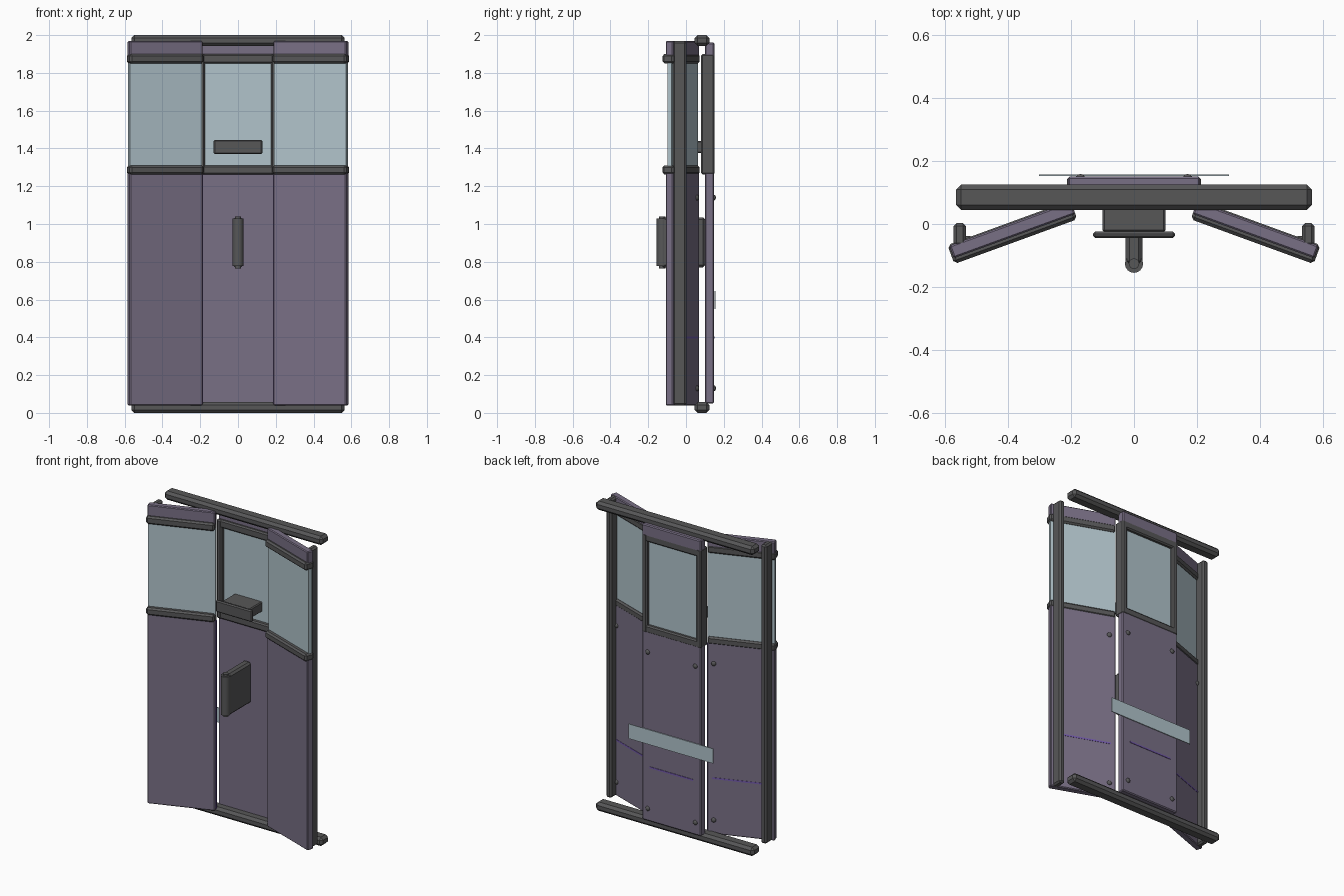
import bpy, bmesh, math
from mathutils import Vector

old = bpy.data.objects.get("Cube")
if old:
    bpy.data.objects.remove(old, do_unlink=True)


def material(name, rgb):
    m = bpy.data.materials.new(name)
    m.use_nodes = True
    col = (*rgb, 1.0)
    m.diffuse_color = col
    m.node_tree.nodes["Principled BSDF"].inputs["Base Color"].default_value = col
    return m


PURPLE = material("muted_purple", (0.19, 0.16, 0.235))
DARK = material("dark_grey", (0.095, 0.095, 0.097))
GLASS = material("pale_blue_glass", (0.44, 0.55, 0.60))
VIOLET = material("violet_trim", (0.17, 0.10, 0.40))

ANGLE = math.radians(20)


def straight(p):
    return p


def wing(side):
    """Map panel space (along, depth, height) to one angled side wing."""
    c, s = math.cos(ANGLE), math.sin(ANGLE)

    def place(p):
        return Vector((side * (0.18 + p.x * c + p.y * s), 0.015 - p.x * s + p.y * c, p.z))
    return place


def finish(name, bm, mat, place):
    for v in bm.verts:
        v.co = place(v.co.copy())
    bmesh.ops.recalc_face_normals(bm, faces=bm.faces)
    mesh = bpy.data.meshes.new(name)
    bm.to_mesh(mesh)
    bm.free()
    mesh.materials.append(mat)
    obj = bpy.data.objects.new(name, mesh)
    bpy.context.collection.objects.link(obj)
    return obj


def box(name, xs, ys, zs, mat, bevel=0.0, place=straight):
    bm = bmesh.new()
    bmesh.ops.create_cube(bm, size=1)
    for v in bm.verts:
        v.co = Vector([(r[0] + r[1]) / 2 + c * (r[1] - r[0]) for c, r in zip(v.co, (xs, ys, zs))])
    if bevel:
        bmesh.ops.bevel(bm, geom=bm.edges[:], offset=bevel, segments=1, affect='EDGES')
    return finish(name, bm, mat, place)


def bolt(name, at, place=straight):
    bm = bmesh.new()
    bmesh.ops.create_uvsphere(bm, u_segments=12, v_segments=8, radius=0.015)
    for v in bm.verts:
        v.co.y *= 0.7
        v.co += Vector(at)
    obj = finish(name, bm, DARK, place)
    for p in obj.data.polygons:
        p.use_smooth = True


BANDS = {"lower": (1.262, 1.31), "upper": (1.85, 1.9)}
BOLT_HEIGHTS = (0.13, 1.14)

# Floor and ceiling rails
for name, zs in (("bottom_rail", (0, 0.057)), ("top_rail", (1.943, 2))):
    box(name, (-0.565, 0.565), (0.045, 0.125), zs, DARK, 0.016)

# Centre door leaf
box("centre_lower_panel", (-0.21, 0.21), (0.1, 0.148), (0.05, 1.275), PURPLE, 0.006)
box("centre_upper_panel", (-0.21, 0.21), (0.1, 0.15), (1.885, 1.96), PURPLE, 0.006)
box("centre_window", (-0.19, 0.19), (0.108, 0.128), (1.28, 1.88), GLASS)
for label, zs in BANDS.items():
    box("centre_frame_" + label, (-0.21, 0.21), (0.082, 0.15), zs, DARK, 0.008)
for label, side in (("left", 1), ("right", -1)):
    xs = sorted((side * 0.175, side * 0.212))
    box("centre_frame_" + label, xs, (0.08, 0.151), (1.262, 1.9), DARK, 0.008)
    for i, z in enumerate(BOLT_HEIGHTS):
        bolt(f"centre_bolt_{label}_{i}", (side * 0.17, 0.148, z))

# Back trim of the centre leaf
box("centre_seam_line", (-0.155, 0.155), (0.145, 0.151), (0.395, 0.405), VIOLET)
box("back_strip", (-0.302, 0.302), (0.152, 0.157), (0.55, 0.645), GLASS)

# Angled side wings
for label, side in (("left", 1), ("right", -1)):
    place = wing(side)
    box(label + "_lower_panel", (0, 0.41), (0.018, 0.06), (0.04, 1.275), PURPLE, 0.005, place)
    box(label + "_upper_panel", (0, 0.41), (0.018, 0.06), (1.885, 1.968), PURPLE, 0.005, place)
    box(label + "_window", (0, 0.408), (0.028, 0.052), (1.28, 1.88), GLASS, 0, place)
    for band, zs in BANDS.items():
        box(f"{label}_{band}_band", (0, 0.415), (0, 0.064), zs, DARK, 0.01, place)
    box(label + "_inner_seam", (-0.004, 0.002), (0.03, 0.046), (0.05, 1.262), VIOLET, 0, place)
    box(label + "_seam_line", (0.03, 0.38), (0.056, 0.062), (0.395, 0.405), VIOLET, 0, place)
    for i, z in enumerate(BOLT_HEIGHTS):
        for j, u in enumerate((0.04, 0.35)):
            bolt(f"{label}_bolt_{i}_{j}", (u, 0.06, z), place)
    # Outer upright
    xs = sorted((side * 0.533, side * 0.573))
    box(label + "_post", xs, (-0.07, 0.003), (0.04, 1.968), DARK, 0.01)

# Small fixture below the centre window
box("fixture_body", (-0.1, 0.1), (-0.025, 0.11), (1.375, 1.44), DARK, 0.006)
box("fixture_plate", (-0.13, 0.13), (-0.045, -0.024), (1.37, 1.446), DARK, 0.007)

# Handle: flat body with a rounded upright grip
box("handle_body", (-0.027, 0.027), (-0.13, 0.102), (0.77, 1.035), DARK, 0.012)
bm = bmesh.new()
bmesh.ops.create_cone(bm, cap_ends=True, segments=16, radius1=0.029, radius2=0.029, depth=0.275)
rims = [e for e in bm.edges if abs(e.verts[0].co.z - e.verts[1].co.z) < 0.001]
bmesh.ops.bevel(bm, geom=rims, offset=0.012, segments=2, affect='EDGES')
for v in bm.verts:
    v.co += Vector((0, -0.126, 0.9025))
grip = finish("handle_grip", bm, DARK, straight)
bpy.ops.object.select_all(action='DESELECT')
grip.select_set(True)
bpy.context.view_layer.objects.active = grip
bpy.ops.object.shade_smooth_by_angle(angle=math.radians(35))
